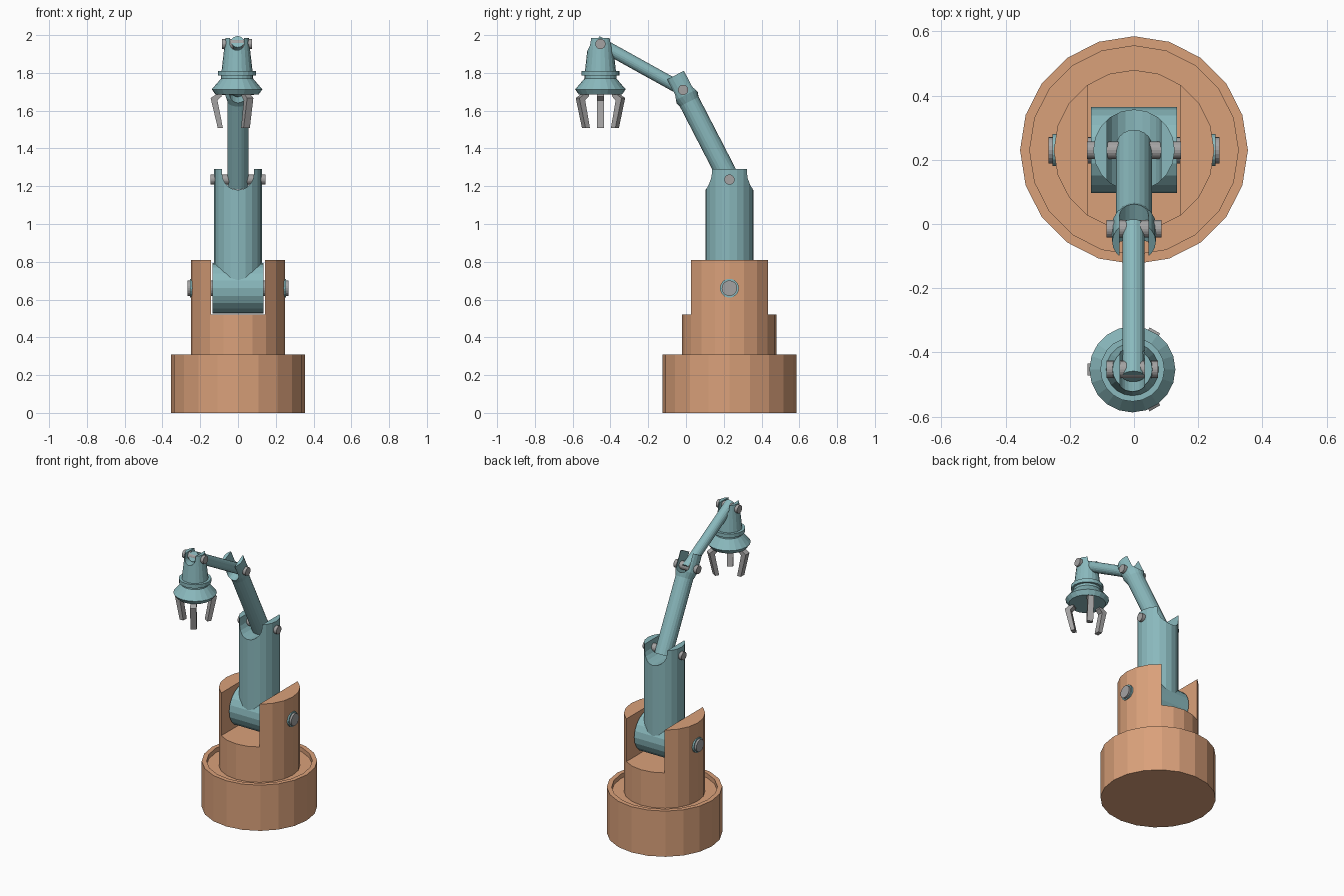
import bpy, bmesh, math
from mathutils import Matrix, Vector

if "Cube" in bpy.data.objects:
    bpy.data.objects.remove(bpy.data.objects["Cube"])

SIDES = 20


def material(name, rgb):
    m = bpy.data.materials.new(name)
    m.diffuse_color = (*rgb, 1)
    m.use_nodes = True
    m.node_tree.nodes["Principled BSDF"].inputs["Base Color"].default_value = m.diffuse_color
    return m


ORANGE = material("clay orange", (0.70, 0.355, 0.195))
TEAL = material("dusty teal", (0.254, 0.485, 0.51))
GREY = material("steel grey", (0.37, 0.365, 0.365))


def place(loc, axis='X', angle=0.0):
    return Matrix.Translation(Vector(loc)) @ Matrix.Rotation(angle, 4, axis)


def finish(name, bm, mat, matrix):
    bmesh.ops.recalc_face_normals(bm, faces=bm.faces)
    bm.transform(matrix)
    me = bpy.data.meshes.new(name)
    bm.to_mesh(me)
    bm.free()
    ob = bpy.data.objects.new(name, me)
    bpy.context.collection.objects.link(ob)
    if mat:
        me.materials.append(mat)
    return ob


def lathe(name, profile, mat, matrix):
    """Turn (radius, height) points round local z and cap both ends."""
    bm = bmesh.new()
    rings = []
    for r, z in profile:
        rings.append([bm.verts.new((r * math.cos(2 * math.pi * i / SIDES),
                                    r * math.sin(2 * math.pi * i / SIDES), z))
                      for i in range(SIDES)])
    for a, b in zip(rings, rings[1:]):
        for i in range(SIDES):
            j = (i + 1) % SIDES
            bm.faces.new((a[i], a[j], b[j], b[i]))
    bm.faces.new(rings[0])
    bm.faces.new(rings[-1])
    return finish(name, bm, mat, matrix)


def prism(name, profile, width, mat, matrix):
    """Extrude an (x, z) outline along local y, centred."""
    bm = bmesh.new()
    ends = [[bm.verts.new((x, y, z)) for x, z in profile]
            for y in (-width / 2, width / 2)]
    n = len(profile)
    bm.faces.new(ends[0])
    bm.faces.new(ends[1])
    for i in range(n):
        j = (i + 1) % n
        bm.faces.new((ends[0][i], ends[0][j], ends[1][j], ends[1][i]))
    return finish(name, bm, mat, matrix)


def combine(ob, other, operation):
    mod = ob.modifiers.new("combine", 'BOOLEAN')
    mod.operation = operation
    mod.solver = 'EXACT'
    mod.object = other
    bpy.context.view_layer.objects.active = ob
    bpy.ops.object.modifier_apply(modifier=mod.name)
    bpy.data.objects.remove(other)


def cut_slot(ob, r, bottom, top, matrix):
    """Cut a round-bottomed slot, open upwards, running along local y."""
    arc = [(r * math.cos(math.pi * (1 + i / 10)),
            bottom + r + r * math.sin(math.pi * (1 + i / 10))) for i in range(11)]
    cutter = prism("slot_cutter", [(-r, top)] + arc + [(r, top)], 0.6, None, matrix)
    cutter.hide_render = True
    combine(ob, cutter, 'DIFFERENCE')


def pin(name, r, half, loc):
    lathe(name, [(r, -half), (r, half)], GREY, place(loc, 'Y', math.pi / 2))


# joint positions
BASE_Y = 0.23
SHOULDER = Vector((0, BASE_Y, 0.66))
LOWER = Vector((0, BASE_Y, 1.235))
ELBOW = Vector((0, -0.015, 1.71))
WRIST = Vector((-0.005, -0.453, 1.953))

# base drum with a shallow recess
lathe("base_drum", [(0.355, 0), (0.355, 0.31), (0.325, 0.31), (0.325, 0.28)],
      ORANGE, place((0, BASE_Y, 0)))

# turret with a straight slot between two cheeks
turret = lathe("turret", [(0.25, 0.27), (0.25, 0.81)], ORANGE, place((0, BASE_Y, 0)))
slot = prism("turret_cutter", [(-0.143, 0.52), (0.143, 0.52), (0.143, 1), (-0.143, 1)],
             0.8, None, place((0, BASE_Y, 0)))
combine(turret, slot, 'DIFFERENCE')

# shoulder barrel joined to the upright column
column = lathe("column", [(0.127, 0.66), (0.127, 1.29)], TEAL, place((0, BASE_Y, 0)))
barrel = lathe("shoulder_barrel", [(0.134, -0.134), (0.134, 0.134)], TEAL,
               place(SHOULDER, 'Y', math.pi / 2))
combine(column, barrel, 'UNION')
cut_slot(column, 0.084, 1.18, 1.5, place((0, BASE_Y, 0)))

# middle arm with a forked upper end
d = ELBOW - LOWER
length = d.length
tilt = math.atan2(-d.y, d.z)
middle = lathe("middle_arm", [(0.056, -0.03), (0.056, length - 0.07),
                              (0.068, length - 0.03), (0.068, length + 0.088)],
               TEAL, place(LOWER, 'X', tilt))
cut_slot(middle, 0.045, length - 0.045, length + 0.3, place(LOWER, 'X', tilt))

# forearm
d = WRIST - ELBOW
lathe("forearm", [(0.034, -0.015), (0.034, d.length + 0.025)], TEAL,
      place((-0.002, ELBOW.y, ELBOW.z), 'X', math.atan2(-d.y, d.z)))

# wrist bell: fork, collar and flared skirt
hand = place((WRIST.x, WRIST.y, 0))
wrist = lathe("wrist_bell", [(0.114, 1.685), (0.134, 1.713), (0.085, 1.77), (0.085, 1.785),
                             (0.1, 1.785), (0.1, 1.81), (0.082, 1.81), (0.062, 1.985)],
              TEAL, hand)
cut_slot(wrist, 0.038, 1.92, 2.2, hand)

# joint pins
pin("shoulder_pin", 0.041, 0.267, SHOULDER)
pin("lower_pin", 0.027, 0.146, LOWER)
pin("elbow_pin", 0.027, 0.086, ELBOW)
pin("wrist_pin", 0.027, 0.08, WRIST)

# bushings round the shoulder pin
for side, label in ((1, "right"), (-1, "left")):
    lathe(label + "_bushing", [(0.05, 0.16), (0.05, 0.254)], TEAL,
          place(SHOULDER, 'Y', side * math.pi / 2))

# three gripper fingers
outline = [(0.082, 1.70), (0.104, 1.69), (0.14, 1.667), (0.102, 1.508),
           (0.075, 1.508), (0.104, 1.655), (0.082, 1.675)]
for i, deg in enumerate((60, 180, 300)):
    prism(f"finger_{i + 1}", outline, 0.038, GREY,
          place((WRIST.x, WRIST.y, 0), 'Z', math.radians(deg)))
